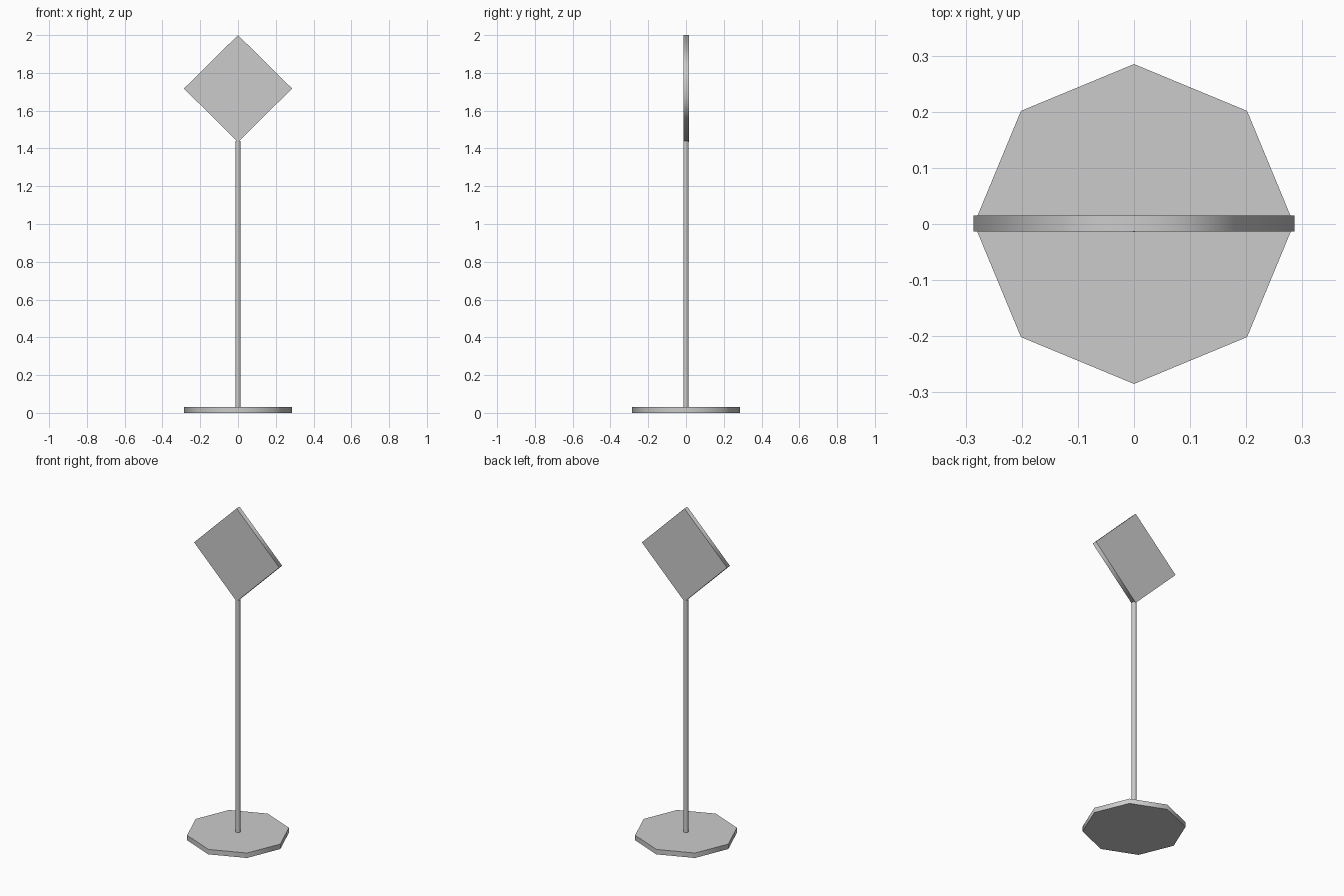
import bpy
from math import pi

if "Cube" in bpy.data.objects:
    bpy.data.objects.remove(bpy.data.objects["Cube"])


def prism(name, sides, radius, depth, location, rotation=(0, 0, 0)):
    """Low-sided cylinder with flat caps and smooth side walls."""
    bpy.ops.mesh.primitive_cylinder_add(vertices=sides, radius=radius, depth=depth,
                                        location=location, rotation=rotation)
    obj = bpy.context.object
    obj.name = name
    for face in obj.data.polygons:
        face.use_smooth = abs(face.normal.z) < 0.5
    return obj


# Octagonal foot
prism("base", 8, 0.285, 0.03, (0, 0, 0.015))

# Thin post, from the foot to the lower corner of the sign
prism("post", 8, 0.0145, 1.41, (0, 0, 0.735))

# Diamond sign plate, standing upright and facing front
sign = prism("sign_plate", 4, 0.285, 0.028, (0, 0.001, 1.717), (pi / 2, 0, 0))
sign.scale = (1.005, 0.993, 1)
